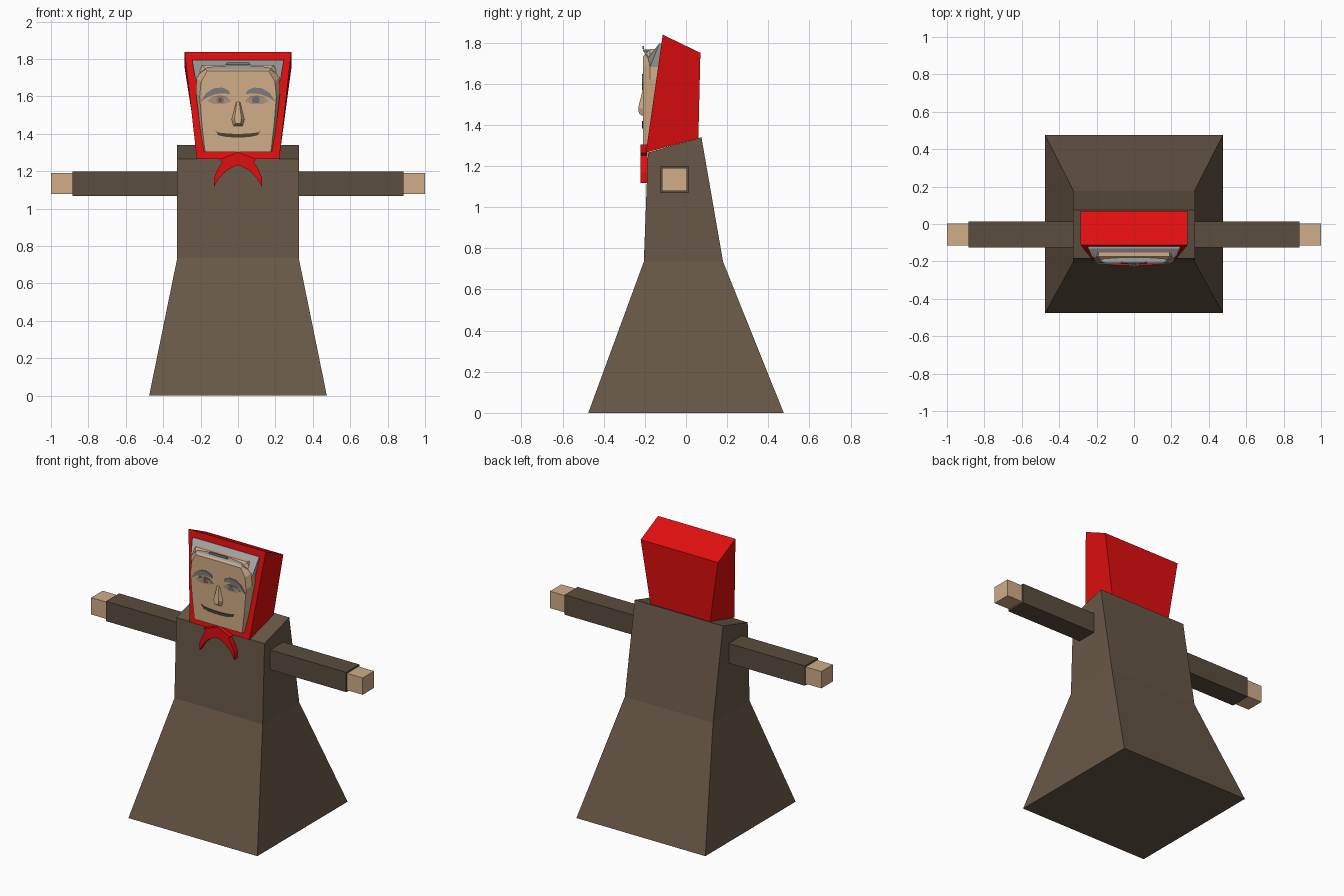
import bpy, bmesh


def material(name, r, g, b):
    """Flat colour from sRGB 0-255 values."""
    m = bpy.data.materials.new(name)
    m.diffuse_color = [((c / 255 + 0.055) / 1.055) ** 2.4 for c in (r, g, b)] + [1]
    return m


DRESS = material("brown dress", 104, 88, 71)
SLEEVE = material("dark brown sleeve", 90, 77, 61)
SKIN = material("skin", 209, 172, 136)
RED = material("red scarf", 224, 14, 14)
HAIR = material("light grey hair", 160, 160, 160)
BROW = material("grey brow", 125, 124, 122)
MOUTH = material("dark mouth", 75, 66, 58)
LID = material("eye tan", 172, 146, 118)
IRIS = material("blue grey iris", 105, 112, 122)
PUPIL = material("red pupil", 190, 40, 45)


def loft(name, rings, mat):
    """Closed solid through rings with equal point counts."""
    bm = bmesh.new()
    loops = [[bm.verts.new(p) for p in ring] for ring in rings]
    n = len(loops[0])
    for a, b in zip(loops, loops[1:]):
        for i in range(n):
            j = (i + 1) % n
            bm.faces.new((a[i], a[j], b[j], b[i]))
    bm.faces.new(loops[0])
    bm.faces.new(loops[-1])
    bmesh.ops.recalc_face_normals(bm, faces=bm.faces)
    me = bpy.data.meshes.new(name)
    bm.to_mesh(me)
    bm.free()
    me.materials.append(mat)
    ob = bpy.data.objects.new(name, me)
    bpy.context.collection.objects.link(ob)
    return ob


def plate(name, pts, y0, y1, mat, s=1):
    """Front-view outline (x, z) extruded in y; s=-1 mirrors it."""
    return loft(name, [[(s * x, y, z) for x, z in pts] for y in (y0, y1)], mat)


def rect(w, front, back):
    """Four-corner ring of half width w; front and back are (y, z)."""
    (y0, z0), (y1, z1) = front, back
    return [(-w, y0, z0), (w, y0, z0), (w, y1, z1), (-w, y1, z1)]


def box(name, x0, x1, y0, y1, z0, z1, mat):
    return plate(name, [(x0, z0), (x1, z0), (x1, z1), (x0, z1)], y0, y1, mat)


def both(half):
    """Mirror half an outline across x = 0."""
    return half + [(-x, *r) for x, *r in reversed(half)]


# Dress: flared skirt and tapering bodice with sloping shoulders
loft("dress", [rect(0.475, (-0.475, 0), (0.475, 0)),
               rect(0.325, (-0.205, 0.735), (0.18, 0.735)),
               rect(0.325, (-0.185, 1.265), (0.075, 1.34))], DRESS)

# Sleeves and hands
for s, side in ((-1, "right"), (1, "left")):
    box(side + "_sleeve", s * 0.30, s * 0.885, -0.125, 0.013, 1.068, 1.20, SLEEVE)
    box(side + "_hand", s * 0.87, s * 1.0, -0.116, 0.004, 1.078, 1.19, SKIN)

# Head scarf
loft("head_scarf", [rect(0.22, (-0.195, 1.265), (0.06, 1.335)),
                    rect(0.285, (-0.113, 1.838), (0.07, 1.75))], RED)

# Face block with chamfered edge
outer = both([(0.185, 1.303), (0.205, 1.45), (0.225, 1.62), (0.222, 1.70), (0.19, 1.768)])
inner = both([(0.176, 1.303), (0.193, 1.45), (0.205, 1.60), (0.197, 1.68), (0.165, 1.735)])
loft("face", [[(x, -0.10, z) for x, z in outer],
              [(x, -0.175, z) for x, z in outer],
              [(x, -0.208, z) for x, z in inner]], SKIN)

# Hair: sloping band with pointed ends at the temples
band = both([(0.245, -0.13, 1.795), (0.226, -0.175, 1.68), (0.205, -0.185, 1.725),
             (0.165, -0.207, 1.757), (0.05, -0.21, 1.765)])
loft("hair", [[(x, -0.105, z) for x, y, z in band], band], HAIR)
plate("hair_parting", [(-0.07, 1.768), (0.07, 1.768), (0.06, 1.782), (-0.06, 1.782)],
      -0.211, -0.203, BROW)

# Nose
loft("nose", [[(-0.012, -0.205, 1.575), (0.012, -0.205, 1.575), (0.036, -0.205, 1.475),
               (0.026, -0.205, 1.44), (-0.026, -0.205, 1.44), (-0.036, -0.205, 1.475)],
              [(-0.007, -0.212, 1.565), (0.007, -0.212, 1.565), (0.018, -0.232, 1.485),
               (0.014, -0.229, 1.455), (-0.014, -0.229, 1.455), (-0.018, -0.232, 1.485)]], SKIN)

# Eyes and brows
for s, side, pupil in ((-1, "right", PUPIL), (1, "left", IRIS)):
    plate(side + "_eye", [(0.035, 1.575), (0.065, 1.602), (0.10, 1.608), (0.14, 1.598),
                          (0.165, 1.575), (0.13, 1.560), (0.08, 1.558)],
          -0.206, -0.210, LID, s)
    plate(side + "_eye_line", [(0.045, 1.580), (0.07, 1.600), (0.10, 1.604), (0.14, 1.592),
                               (0.10, 1.597), (0.07, 1.593)], -0.206, -0.212, BROW, s)
    plate(side + "_iris", [(0.078, 1.566), (0.112, 1.566), (0.116, 1.582),
                           (0.108, 1.596), (0.082, 1.596), (0.074, 1.582)],
          -0.206, -0.2115, IRIS if s > 0 else BROW, s)
    plate(side + "_pupil", [(0.088, 1.570), (0.102, 1.570), (0.102, 1.592), (0.088, 1.592)],
          -0.206, -0.213, pupil, s)
    plate(side + "_brow", [(0.042, 1.612), (0.05, 1.632), (0.085, 1.648), (0.13, 1.643),
                           (0.17, 1.618), (0.20, 1.572), (0.16, 1.598), (0.12, 1.612),
                           (0.08, 1.617)], -0.204, -0.213, BROW, s)

# Smiling mouth
plate("mouth", both([(0.12, 1.418), (0.105, 1.392), (0.06, 1.383), (0.02, 1.381)])
      + [(-0.11, 1.408), (-0.06, 1.402), (0, 1.399), (0.06, 1.402), (0.11, 1.408)],
      -0.205, -0.213, MOUTH)

# Scarf knot with two curved tails
for s, side in ((-1, "right"), (1, "left")):
    plate(side + "_scarf_tail", [(0, 1.305), (0.04, 1.287), (0.10, 1.264), (0.085, 1.25),
                                 (0.108, 1.213), (0.127, 1.168), (0.128, 1.117),
                                 (0.10, 1.165), (0.06, 1.205), (0, 1.234)],
          -0.188, -0.222, RED, s)
